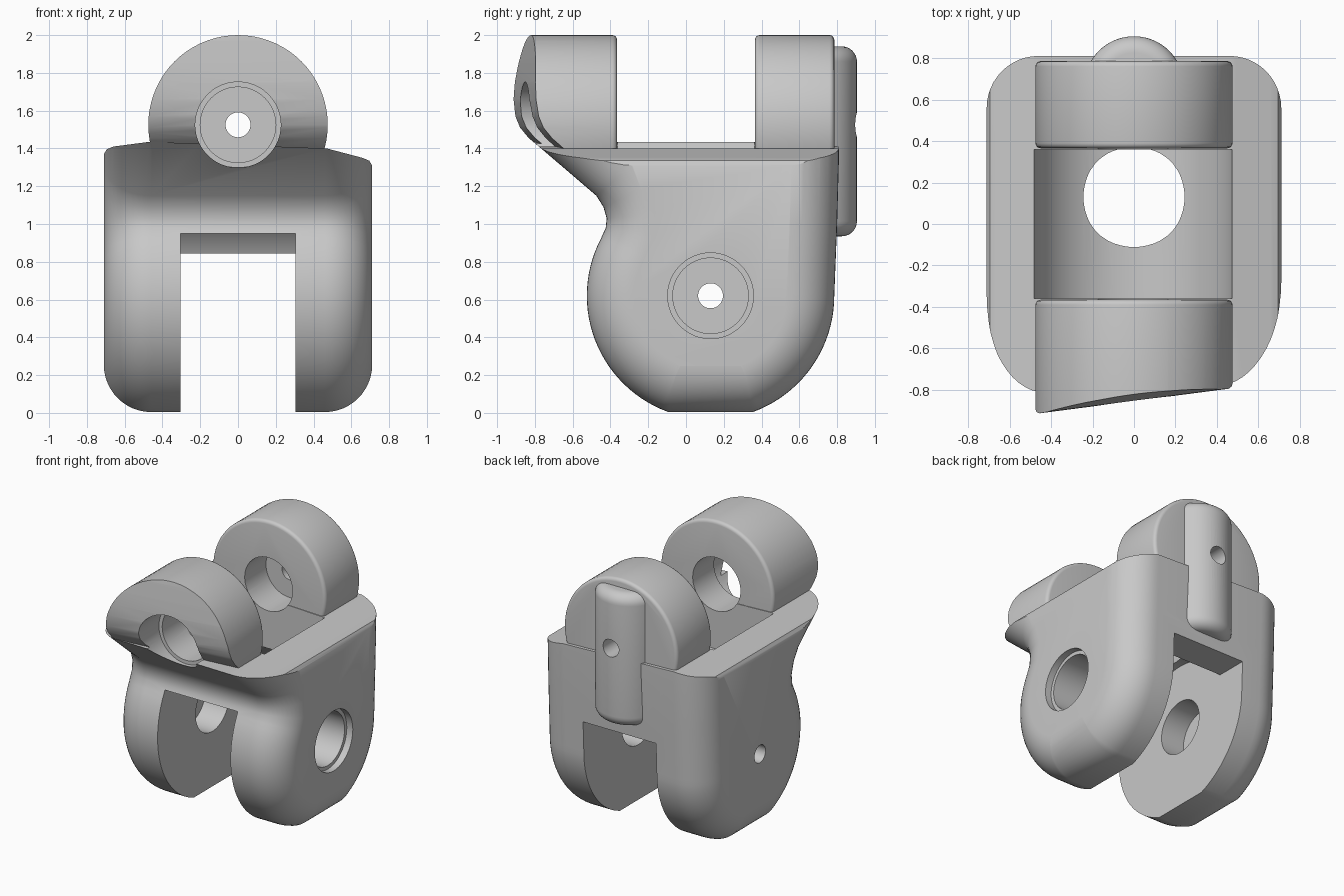
import bpy, bmesh, math
from mathutils import Vector

cube = bpy.data.objects.get("Cube")
if cube:
    bpy.data.objects.remove(cube, do_unlink=True)

metal = bpy.data.materials.new("plain grey")
metal.use_nodes = True
GREY = (0.58, 0.58, 0.58, 1)
metal.diffuse_color = GREY
metal.node_tree.nodes["Principled BSDF"].inputs["Base Color"].default_value = GREY


def arc(cx, cy, r, start=0, end=360, n=72):
    """Points on an arc; a full circle leaves out its repeated end."""
    count = n if end - start == 360 else n + 1
    angles = [math.radians(start + (end - start) * i / n) for i in range(count)]
    return [(cx + r * math.cos(a), cy + r * math.sin(a)) for a in angles]


def inset(points, d):
    """Move a counter-clockwise outline inward by d."""
    pts = [Vector(p) for p in points]
    out = []
    for i, p in enumerate(pts):
        e1 = (p - pts[i - 1]).normalized()
        e2 = (pts[(i + 1) % len(pts)] - p).normalized()
        n1, n2 = Vector((-e1.y, e1.x)), Vector((-e2.y, e2.x))
        out.append(p + (n1 + n2) * d / (1 + n1.dot(n2)))
    return out


def prism(name, points, axis, lo, hi, r=0, steps=8):
    """Extrude a counter-clockwise outline along an axis, rounding both end rims by r."""
    place = {"x": lambda p, t: (t, p[0], p[1]),
             "y": lambda p, t: (p[0], t, p[1]),
             "z": lambda p, t: (p[0], p[1], t)}[axis]
    levels = [(lo, 0), (hi, 0)]
    if r:
        turn = [math.pi / 2 * i / steps for i in range(steps + 1)]
        rim = [(r * (1 - math.sin(a)), r * (1 - math.cos(a))) for a in turn]
        levels = [(lo + h, d) for h, d in reversed(rim)]
        levels += [(hi - h, d) for h, d in rim]
    bm = bmesh.new()
    rings = [[bm.verts.new(place(p, t)) for p in inset(points, d)] for t, d in levels]
    n = len(points)
    for a, b in zip(rings, rings[1:]):
        for i in range(n):
            j = (i + 1) % n
            bm.faces.new((a[i], a[j], b[j], b[i]))
    bm.faces.new(rings[0][::-1])
    bm.faces.new(rings[-1])
    if axis == "y":
        bmesh.ops.reverse_faces(bm, faces=bm.faces)
    bm.normal_update()
    mesh = bpy.data.meshes.new(name)
    bm.to_mesh(mesh)
    bm.free()
    mesh.materials.append(metal)
    ob = bpy.data.objects.new(name, mesh)
    bpy.context.collection.objects.link(ob)
    return ob


def volume(ob):
    bm = bmesh.new()
    bm.from_mesh(ob.data)
    result = bm.calc_volume(signed=True)
    bm.free()
    return result


def combine(target, other, operation):
    """Boolean two solids; a result that grew or shrank wrongly is redone with the next solver."""
    start, before = target.data.copy(), volume(target)
    bpy.context.view_layer.objects.active = target
    for solver in ("EXACT", "MANIFOLD"):
        target.data = start.copy()
        mod = target.modifiers.new(operation, "BOOLEAN")
        mod.operation, mod.object, mod.solver = operation, other, solver
        bpy.ops.object.modifier_apply(modifier=mod.name)
        after = volume(target)
        if after > 0 and (after > before) == (operation == "UNION"):
            break
    bpy.data.objects.remove(other, do_unlink=True)


def box(name, x, y, z):
    return prism(name, [(x[0], y[0]), (x[1], y[0]), (x[1], y[1]), (x[0], y[1])], "z", *z)


PIN_Y, PIN_Z, EYE_Z = 0.13, 0.62, 1.525

# Body: rounded foot, waist and sloping chest seen from the side
foot = arc(PIN_Y, PIN_Z, 0.655, -70, 0, 20)
foot += [(0.8, 1.0), (0.81, 1.36), (0.81, 2.4), (-1.935, 2.4), (-0.475, 1.15),
         (-0.437, 1.09), (-0.42, 1.03), (-0.425, 0.98)]
foot += arc(PIN_Y, PIN_Z, 0.655, 152, 250, 28)
foot = [(y, max(z, 0)) for y, z in foot]
body = prism("knuckle_body", foot, "x", -0.71, 0.71, 0.25, 12)

# Sloping shoulders, cut off above
shoulders = [(0.8, 1.25), (0.8, 3), (-0.8, 3), (-0.8, 1.31), (-0.71, 1.37), (-0.695, 1.395),
             (-0.66, 1.41), (-0.47, 1.435), (0.47, 1.40), (0.66, 1.35), (0.695, 1.335),
             (0.71, 1.31)]
combine(body, prism("shoulder_cut", shoulders, "y", -2.5, 2.5), "DIFFERENCE")

# Front lug with a slanted, bulging nose
eye = arc(0, EYE_Z, 0.475)
front_lug = prism("front_lug", eye, "y", -1.2, -0.365, 0.025, 4)
nose = [(-0.3, 1.0), (-0.3, 2.1), (-0.86, 2.1), (-0.885, 1.97), (-0.9, 1.85), (-0.91, 1.75),
        (-0.912, 1.66), (-0.9, 1.57), (-0.875, 1.51), (-0.83, 1.455), (-0.72, 1.36),
        (-0.46, 1.14), (-0.4, 1.08)]
nose_shape = prism("nose_shape", nose, "x", -0.6, 0.6)
for v in nose_shape.data.vertices:
    if v.co.y < -0.35:
        v.co.y += 0.13 * (v.co.x + 0.45)
combine(front_lug, nose_shape, "INTERSECT")
combine(body, front_lug, "UNION")

# Back lug and its upright boss
combine(body, prism("back_lug", eye, "y", 0.365, 0.785, 0.025, 4), "UNION")
combine(body, prism("back_boss", arc(0, 0.665, 0.24), "z", 0.935, 1.94, 0.08), "UNION")

# Trough between the lugs, and the slot between the legs
cutters = [
    prism("trough", arc(0, EYE_Z, 0.49, n=96), "y", -0.36, 0.36),
    prism("slot_roof", arc(PIN_Y, PIN_Z, 0.48, n=96), "x", -0.305, 0.305),
    box("slot", (-0.305, 0.305), (-1.2, 1.2), (-0.2, 0.845)),
    box("slot_front", (-0.305, 0.305), (-1.2, 0), (0.3, 0.95)),
]

# Pin holes: open with a shallow step on one side, blind with a small bore on the other
for axis, centre, spans in (
        ("y", (0, EYE_Z), ((-1.2, -0.62), (-0.7, -0.3), (0.3, 0.62), (0.5, 1.2))),
        ("x", (PIN_Y, PIN_Z), ((0.66, 0.9), (0.25, 0.7), (-0.5, -0.25), (-0.9, -0.4)))):
    for radius, span in zip((0.227, 0.2, 0.2, 0.066), spans):
        cutters.append(prism("pin_hole", arc(*centre, radius, n=48), axis, *span))

for cutter in cutters:
    combine(body, cutter, "DIFFERENCE")

# Smooth shading with crisp machined edges
bpy.ops.object.select_all(action="DESELECT")
body.select_set(True)
bpy.context.view_layer.objects.active = body
bpy.ops.object.shade_smooth_by_angle(angle=math.radians(32))
